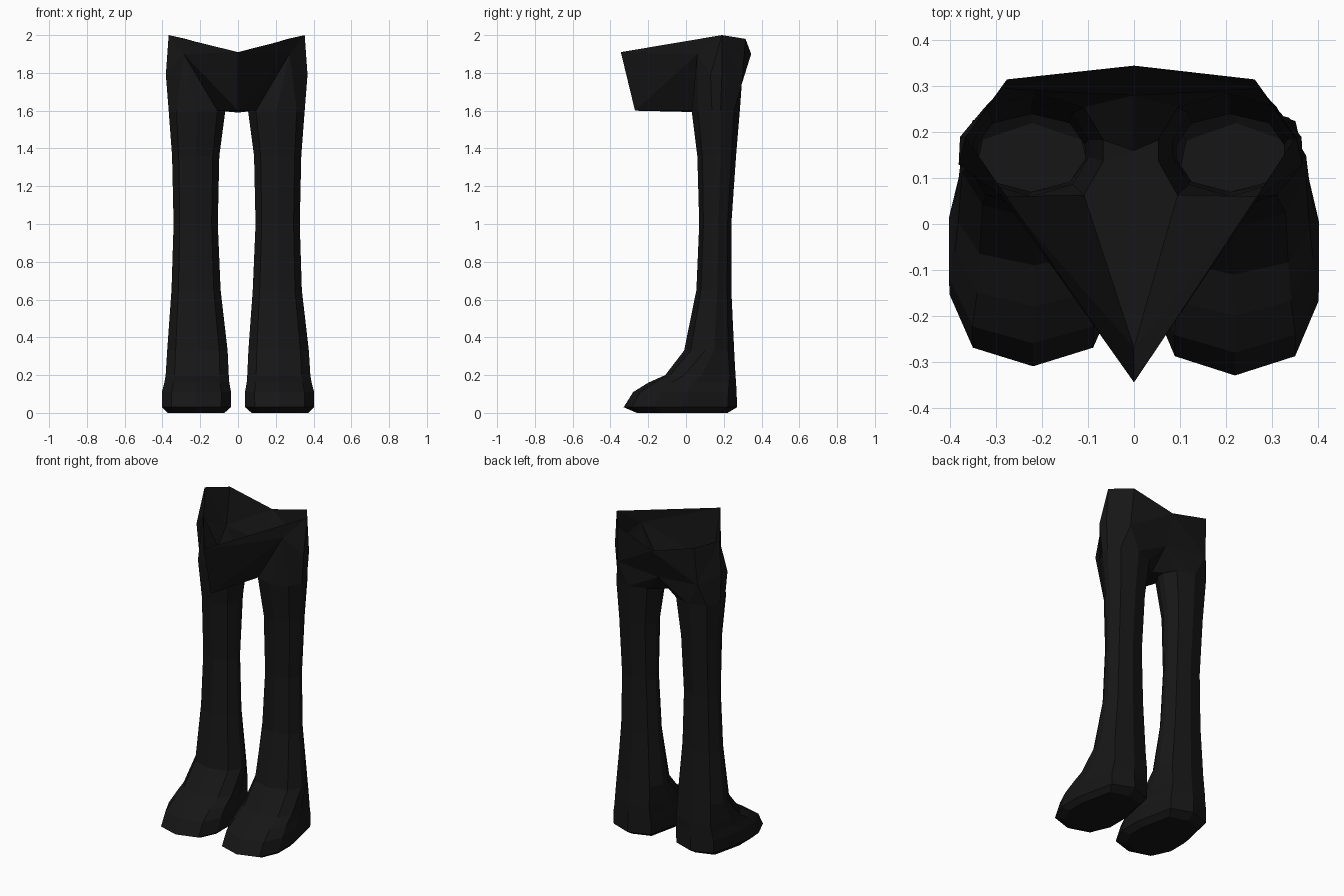
import bpy, bmesh

if "Cube" in bpy.data.objects:
    bpy.data.objects.remove(bpy.data.objects["Cube"])

mat = bpy.data.materials.new("black_cloth")
mat.diffuse_color = (0.008, 0.008, 0.008, 1)
mat.use_nodes = True
mat.node_tree.nodes["Principled BSDF"].inputs["Base Color"].default_value = mat.diffuse_color

# ring levels: z, centre x, half width, front y, back y
BOOT = [(0.0, .222, .150, -.26, .22), (.03, .220, .182, -.33, .27), (.11, .220, .183, -.28, .268),
        (.16, .218, .172, -.20, .265), (.20, .216, .167, -.11, .262), (.33, .215, .160, -.01, .255)]
LEG = [BOOT[-1], (.65, .215, .130, .055, .24), (1.0, .217, .117, .07, .24),
       (1.36, .217, .125, .06, .265), (1.6, .21, .15, .03, .285)]
# half outlines: fraction of half width, fraction of depth from front to back
BOOT_SHAPE = [(0, 0), (.72, .07), (1, .27), (1, .52), (.72, .92), (0, 1)]
LEG_SHAPE = [(0, 0), (.72, .13), (1, .42), (1, .60), (.72, .88), (0, 1)]


def ring(level, side):
    """Ten points: front, down the outer side, back, up the inner side."""
    z, cx, hw, yf, yb = level
    low = z < .34
    half = BOOT_SHAPE if z < .3 else LEG_SHAPE
    outline = half + [(-x, t) for x, t in half[-2:0:-1]]
    shift = 0 if low else -.007
    if low and side < 0:
        yf += .02
    return [(side * (cx + hw * x) + shift, yf + (yb - yf) * t, z) for x, t in outline]


def finish(name, bm):
    bmesh.ops.remove_doubles(bm, verts=bm.verts, dist=.0005)
    bmesh.ops.recalc_face_normals(bm, faces=bm.faces)
    me = bpy.data.meshes.new(name)
    bm.to_mesh(me)
    bm.free()
    me.materials.append(mat)
    ob = bpy.data.objects.new(name, me)
    bpy.context.collection.objects.link(ob)


def tube(name, levels, side, cap):
    bm = bmesh.new()
    rows = [[bm.verts.new(p) for p in ring(l, side)] for l in levels]
    for a, b in zip(rows, rows[1:]):
        for i in range(10):
            j = (i + 1) % 10
            f = (a[i], a[j], b[j], b[i])
            bm.faces.new(f if side > 0 else f[::-1])
    if cap:
        bm.faces.new(rows[0][::-1] if side > 0 else rows[0])
    finish(name, bm)


# boots and trouser legs
for side, label in ((1, "right"), (-1, "left")):
    tube("boot_" + label, BOOT, side, True)
    tube("trouser_leg_" + label, LEG, side, False)

# waist: open shell with a pointed front, joined to both leg tops
POINTS = {
    "F": (0, -.345, 1.91), "G": (0, -.27, 1.6),       # front point, its lower tip
    "P": (.28, .06, 1.90), "H": (.36, .19, 2.0),      # front of hip, hip peak
    "W2": (.375, .13, 1.79), "W3": (.372, .19, 1.79), # hip side
    "W4": (.28, .295, 1.74), "B": (.27, .315, 1.98),  # seat side, back rim
    "C": (0, .345, 1.90), "D": (0, .28, 1.71), "S": (0, .16, 1.59)}  # back centre
FACES = ["0 1 P", "9 0 P", "G 9 P", "F G P", "F P H", "1 2 W2 P", "2 3 W3 W2", "P W2 H",
         "W2 W3 H", "3 4 W4 W3", "H W3 W4", "H W4 B", "4 5 W4", "5 D W4", "W4 D C", "W4 C B",
         "5 6 D", "6 7 S D", "7 8 S", "8 9 G S"]
bm = bmesh.new()
for side in (1, -1):
    vs = {k: bm.verts.new((side * x - (.007 if x else 0), y, z)) for k, (x, y, z) in POINTS.items()}
    vs.update({str(i): bm.verts.new(p) for i, p in enumerate(ring(LEG[-1], side))})
    for f in FACES:
        keys = f.split()[::side]
        bm.faces.new([vs[k] for k in keys])
finish("waist", bm)
